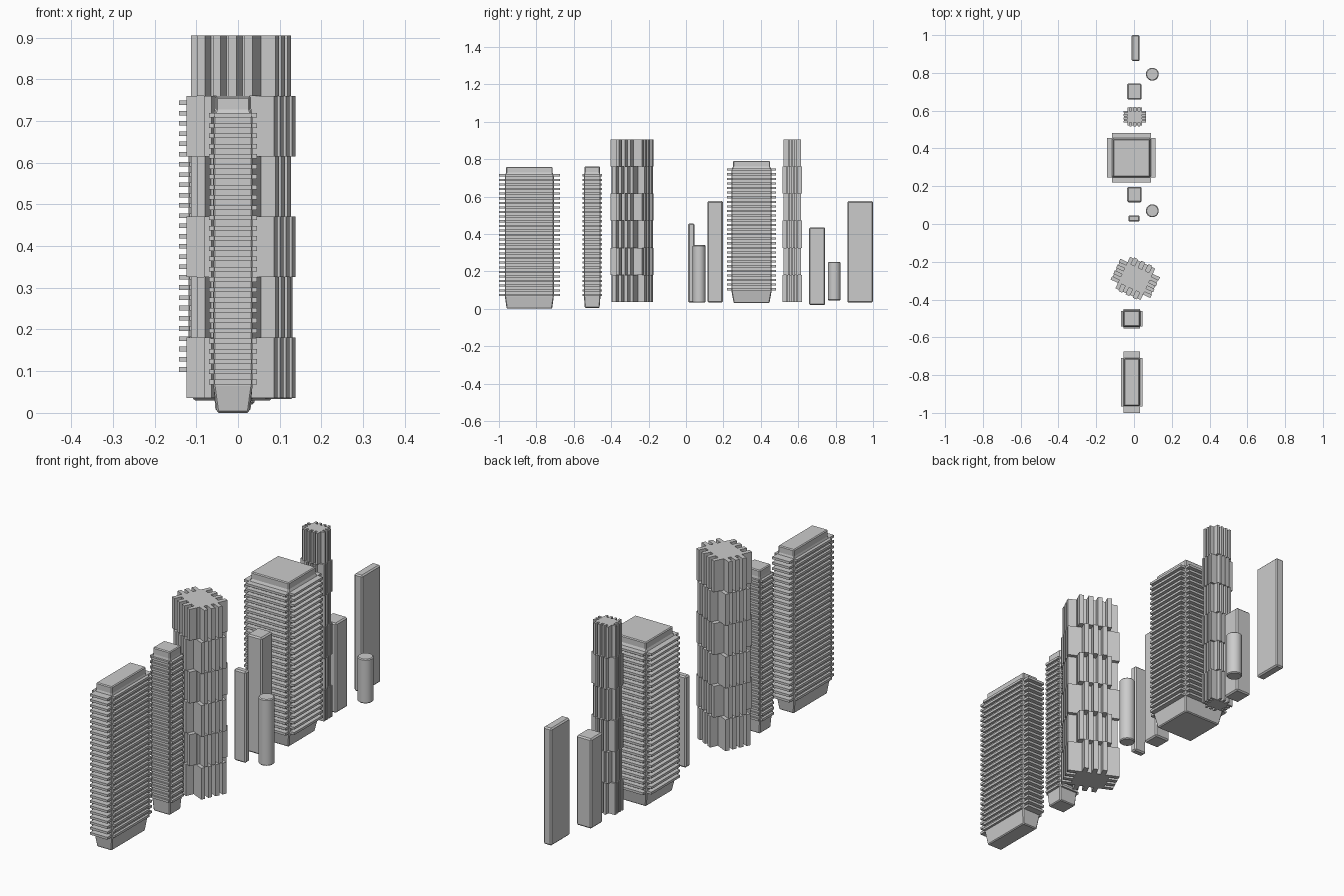
import bpy, bmesh, math
from mathutils import Matrix, Vector

if "Cube" in bpy.data.objects:
    bpy.data.objects.remove(bpy.data.objects["Cube"])


def finish(bm, name, bevel=0.0):
    bmesh.ops.recalc_face_normals(bm, faces=bm.faces)
    me = bpy.data.meshes.new(name)
    bm.to_mesh(me)
    bm.free()
    ob = bpy.data.objects.new(name, me)
    bpy.context.collection.objects.link(ob)
    if bevel:
        m = ob.modifiers.new("edge_bevel", 'BEVEL')
        m.width, m.segments = bevel, 1
        m.limit_method, m.angle_limit = 'ANGLE', math.radians(40)
    return ob


def add_box(bm, x0, x1, y0, y1, z0, z1):
    mat = (Matrix.Translation(((x0 + x1) / 2, (y0 + y1) / 2, (z0 + z1) / 2))
           @ Matrix.Diagonal((x1 - x0, y1 - y0, z1 - z0, 1)))
    bmesh.ops.create_cube(bm, size=1, matrix=mat)


def block(name, *b):
    bm = bmesh.new()
    add_box(bm, *b)
    finish(bm, name, 0.006)


def round_tower(name, x, y, r, z0, z1):
    bm = bmesh.new()
    bmesh.ops.create_cone(bm, cap_ends=True, segments=32, radius1=r, radius2=r, depth=z1 - z0,
                          matrix=Matrix.Translation((x, y, (z0 + z1) / 2)))
    ob = finish(bm, name, 0.004)
    bpy.context.view_layer.objects.active = ob
    ob.select_set(True)
    bpy.ops.object.shade_smooth_by_angle(angle=math.radians(30))
    ob.select_set(False)


# Body with tapered foot and crown, ringed by thin floor fins
def ribbed_tower(name, x0, x1, y0, y1, z0, z1, ox, oy, fin0, taper):
    bm = bmesh.new()
    rings = []
    for z, t in ((z0, taper), (z0 + 0.065, 0), (z1 - 0.048, 0), (z1 - 0.03, taper * 0.7), (z1, taper * 0.7)):
        rings.append([bm.verts.new(p) for p in (
            (x0 + t, y0 + t, z), (x1 - t, y0 + t, z), (x1 - t, y1 - t, z), (x0 + t, y1 - t, z))])
    for a, b in zip(rings, rings[1:]):
        for i in range(4):
            j = (i + 1) % 4
            bm.faces.new((a[i], a[j], b[j], b[i]))
    bm.faces.new(rings[0][::-1])
    bm.faces.new(rings[-1])
    finish(bm, name + "_body", 0.004)
    bm = bmesh.new()
    i = 0.003
    for k in range(27):
        z = fin0 + k * 0.0246
        add_box(bm, x0 - ox, x1 + ox, y0 + i, y1 - i, z - 0.0055, z + 0.0055)
        add_box(bm, x0 + i, x1 - i, y0 - oy, y1 + oy, z - 0.0055, z + 0.0055)
    finish(bm, name + "_floor_fins")


# Six stacked storeys with vertical fins, alternating two fin layouts
def fluted_tower(name, x, y, scale, angle):
    bm = bmesh.new()
    cu, cv = 0.074, 0.058
    for s in range(6):
        z0 = 0.036 + s * 0.1448
        z1 = z0 + 0.1448
        hu, hv, nu, nv = (0.112, 0.092, 3, 4) if s % 2 else (0.116, 0.098, 4, 3)
        add_box(bm, -cu, cu, -cv, cv, z0, z1)
        for k in range(nv):
            u = (k - (nv - 1) / 2) * 0.042
            add_box(bm, u - 0.0105, u + 0.0105, -hv, hv, z0, z1)
        for k in range(nu):
            v = (k - (nu - 1) / 2) * 0.034
            add_box(bm, -hu, hu, v - 0.0095, v + 0.0095, z0, z1)
    bmesh.ops.transform(bm, verts=bm.verts, matrix=Matrix.Translation((x, y, 0))
                        @ Matrix.Rotation(angle, 4, 'Z') @ Matrix.Diagonal((scale, scale, 1, 1)))
    finish(bm, name)


# Ribbed towers
ribbed_tower("front_ribbed_tower", -0.059, 0.035, -0.968, -0.707, 0.0, 0.758, 0.011, 0.032, 0.074, 0.009)
ribbed_tower("slim_ribbed_tower", -0.059, 0.035, -0.546, -0.457, 0.005, 0.76, 0.011, 0.008, 0.074, 0.005)
ribbed_tower("large_ribbed_tower", -0.119, 0.092, 0.243, 0.458, 0.03, 0.79, 0.023, 0.023, 0.104, 0.012)

# Fluted towers
fluted_tower("large_fluted_tower", 0.007, -0.288, 1.0, math.radians(-25))
fluted_tower("small_fluted_tower", 0.004, 0.568, 0.52, 0)

# Plain blocks
block("low_block", -0.03, 0.03, 0.012, 0.045, 0.033, 0.455)
block("middle_block", -0.036, 0.04, 0.115, 0.197, 0.033, 0.575)
block("rear_block", -0.036, 0.04, 0.658, 0.744, 0.02, 0.435)
block("rear_slab", -0.012, 0.03, 0.863, 1.0, 0.033, 0.575)

# Round towers
round_tower("round_tower_middle", 0.097, 0.07, 0.034, 0.033, 0.34)
round_tower("round_tower_rear", 0.097, 0.793, 0.034, 0.045, 0.25)
